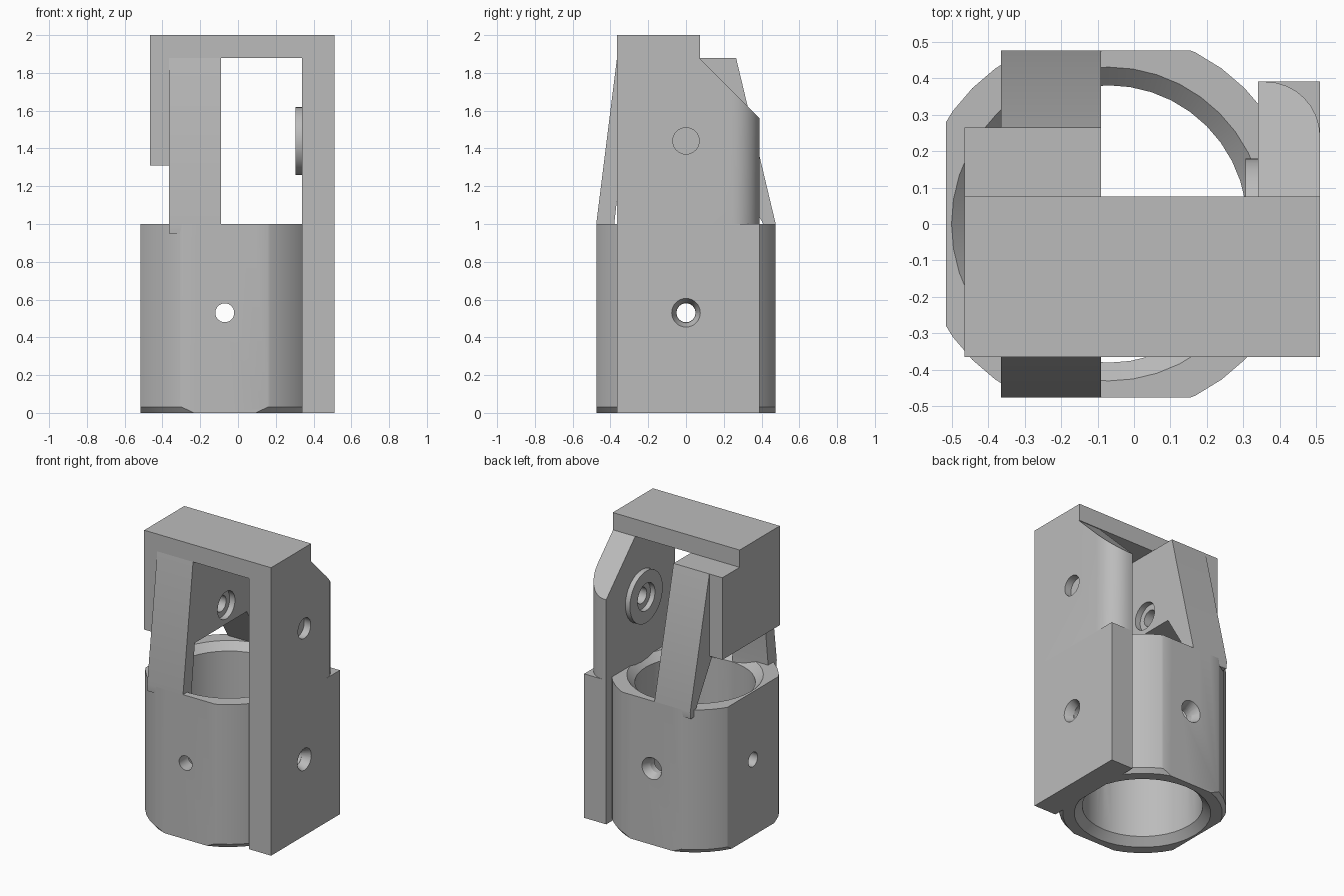
import bpy, bmesh, math
from mathutils import Vector, Matrix

cube = bpy.data.objects.get("Cube")
if cube:
    bpy.data.objects.remove(cube, do_unlink=True)

grey = bpy.data.materials.new("plain_grey")
grey.use_nodes = True
colour = (0.5, 0.5, 0.5, 1)
grey.diffuse_color = colour
grey.node_tree.nodes["Principled BSDF"].inputs["Base Color"].default_value = colour

AXIS_X = -0.07      # socket axis
PIN_Z = 0.53        # cross pins
PIVOT_Z = 1.44      # pivot


def finish(name, bm):
    bmesh.ops.recalc_face_normals(bm, faces=bm.faces)
    mesh = bpy.data.meshes.new(name)
    bm.to_mesh(mesh)
    bm.free()
    mesh.materials.append(grey)
    obj = bpy.data.objects.new(name, mesh)
    bpy.context.collection.objects.link(obj)
    return obj


def select(obj):
    bpy.ops.object.select_all(action='DESELECT')
    obj.select_set(True)
    bpy.context.view_layer.objects.active = obj


def slice_off(bm, point, normal):
    """Cut away everything on the normal side and cap the opening."""
    geom = bm.verts[:] + bm.edges[:] + bm.faces[:]
    cut = bmesh.ops.bisect_plane(bm, geom=geom, plane_co=point, plane_no=normal,
                                 clear_outer=True)["geom_cut"]
    edges = [e for e in cut if isinstance(e, bmesh.types.BMEdge)]
    bmesh.ops.edgeloop_fill(bm, edges=edges)


def prism(points, offset):
    """Extrude a closed outline of 3D points by a vector."""
    bm = bmesh.new()
    face = bm.faces.new([bm.verts.new(p) for p in points])
    new = bmesh.ops.extrude_face_region(bm, geom=[face])["geom"]
    bmesh.ops.translate(bm, vec=offset,
                        verts=[v for v in new if isinstance(v, bmesh.types.BMVert)])
    return bm


def box(name, x0, x1, y0, y1, z0, z1):
    outline = [(x0, y0, z0), (x1, y0, z0), (x1, y1, z0), (x0, y1, z0)]
    return finish(name, prism(outline, Vector((0, 0, z1 - z0))))


def rod(name, start, end, r0, r1=None):
    """Cylinder or cone between two points."""
    a, b = Vector(start), Vector(end)
    turn = (b - a).to_track_quat('Z', 'Y').to_matrix().to_4x4()
    bm = bmesh.new()
    bmesh.ops.create_cone(bm, cap_ends=True, segments=32, radius1=r0,
                          radius2=r0 if r1 is None else r1, depth=(b - a).length,
                          matrix=Matrix.Translation((a + b) / 2) @ turn)
    return finish(name, bm)


def drill(obj, *args):
    """Subtract a rod from a part."""
    cutter = rod("cutter", *args)
    cutter.hide_render = True
    select(obj)
    mod = obj.modifiers.new("hole", 'BOOLEAN')
    mod.operation = 'DIFFERENCE'
    mod.solver = 'EXACT'
    mod.object = cutter
    bpy.ops.object.modifier_apply(modifier=mod.name)
    bpy.data.objects.remove(cutter, do_unlink=True)


# Socket: turned tube with chamfered mouths and three flats
bm = bmesh.new()
profile = [(0.503, 0), (0.527, 0.03), (0.527, 1), (0.43, 1), (0.38, 0.95),
           (0.38, 0.05), (0.43, 0)]
verts = [bm.verts.new((r, 0, z)) for r, z in profile]
edges = [bm.edges.new((verts[i - 1], verts[i])) for i in range(len(verts))]
bmesh.ops.spin(bm, geom=verts + edges, cent=(0, 0, 0), axis=(0, 0, 1),
               angle=math.tau, steps=40, use_merge=True)
bmesh.ops.remove_doubles(bm, verts=bm.verts, dist=0.0005)
bmesh.ops.translate(bm, verts=bm.verts, vec=(AXIS_X, 0, 0))
slice_off(bm, (-0.515, 0, 0), (-1, 0, 0))
slice_off(bm, (0, -0.475, 0), (0, -1, 0))
slice_off(bm, (0, 0.475, 0), (0, 1, 0))
socket = finish("socket", bm)

# Side plate: square below, rounded and sloped above
plate_lower = box("side_plate_lower", 0.34, 0.51, -0.365, 0.39, 0, 1)
outline = [(0.34, 0.39, 1), (0.34, -0.365, 1), (0.51, -0.365, 1)]
for i in range(9):
    a = math.pi / 2 * i / 8
    outline.append((0.36 + 0.15 * math.cos(a), 0.24 + 0.15 * math.sin(a), 1))
bm = prism(outline, Vector((0, 0, 0.88)))
slice_off(bm, (0, 0.07, 1.88), (0, 1, 1))
plate_upper = finish("side_plate_upper", bm)

# Top beam, pivot block and pivot boss
beam = box("top_beam", -0.465, 0.51, -0.365, 0.075, 1.88, 2)
block = box("pivot_block", -0.465, -0.09, -0.365, 0.265, 1.31, 1.88)
boss = rod("pivot_boss", (0.305, 0, PIVOT_Z), (0.34, 0, PIVOT_Z), 0.18)

# Sloping struts from the socket rim to the pivot block
struts = {
    "front_strut": [(-0.47, 0.95), (-0.475, 1), (-0.365, 1.88), (-0.365, 1.31),
                    (-0.345, 1.31), (-0.38, 1), (-0.38, 0.95)],
    "back_strut": [(0.47, 0.95), (0.475, 1), (0.265, 1.88), (0.265, 1.31),
                   (0.225, 1.31), (0.41, 1), (0.41, 0.95)],
}
strut_parts = [finish(name, prism([(-0.365, y, z) for y, z in pts], Vector((0.275, 0, 0))))
               for name, pts in struts.items()]

# Cross pin holes, countersunk at the back and on the plate
for part in (socket, plate_lower):
    drill(part, (-0.7, 0, PIN_Z), (0.7, 0, PIN_Z), 0.05)
drill(plate_lower, (0.52, 0, PIN_Z), (0.45, 0, PIN_Z), 0.08, 0.05)
drill(socket, (AXIS_X, -0.7, PIN_Z), (AXIS_X, 0.7, PIN_Z), 0.05)
drill(socket, (AXIS_X, 0.485, PIN_Z), (AXIS_X, 0.42, PIN_Z), 0.08, 0.05)

# Pivot holes: stepped on the inside faces, blind on the outside
drill(plate_upper, (0.46, 0, PIVOT_Z), (0.6, 0, PIVOT_Z), 0.07)
drill(plate_upper, (0.3, 0, PIVOT_Z), (0.42, 0, PIVOT_Z), 0.055)
drill(boss, (0.29, 0, PIVOT_Z), (0.36, 0, PIVOT_Z), 0.095)
drill(block, (-0.05, 0, PIVOT_Z), (-0.13, 0, PIVOT_Z), 0.095)
drill(block, (-0.05, 0, PIVOT_Z), (-0.25, 0, PIVOT_Z), 0.055)

for part in [socket, plate_lower, plate_upper, beam, block, boss] + strut_parts:
    select(part)
    bpy.ops.object.shade_smooth_by_angle(angle=math.radians(25))
